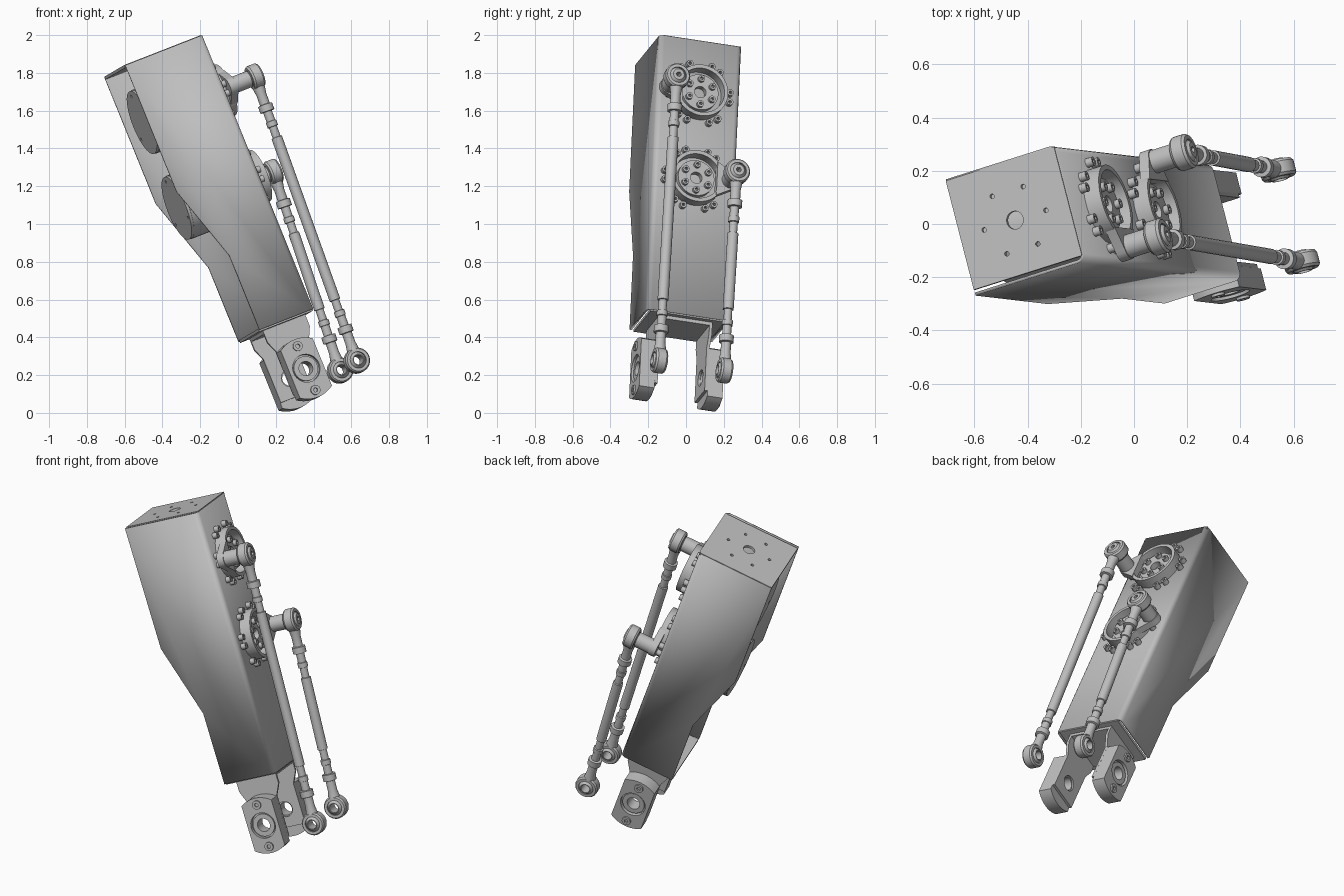
import bpy, bmesh
from math import sin, cos, pi, radians, sqrt
from mathutils import Matrix, Vector

if "Cube" in bpy.data.objects:
    bpy.data.objects.remove(bpy.data.objects["Cube"])

grey = bpy.data.materials.new("machined_grey")
grey.use_nodes = True
grey.diffuse_color = (0.52, 0.52, 0.52, 1)
grey.node_tree.nodes["Principled BSDF"].inputs["Base Color"].default_value = (0.52, 0.52, 0.52, 1)

# Tilted frame of the leg: X out of the drive face, Y across, Z along the length
wx = Vector((0.893, 0.283, 0.349)).normalized()
uz = wx.cross(Vector((-0.248, 0.957, -0.146))).normalized()
vy = uz.cross(wx)
FRAME = Matrix.Translation((-0.245, 0.078, 1.967)) @ Matrix((wx, vy, uz)).transposed().to_4x4()
TURN = {  # columns: outline first axis, outline second axis, thickness axis
    "X": Matrix(((0, 0, 1), (1, 0, 0), (0, 1, 0))).to_4x4(),
    "Y": Matrix(((1, 0, 0), (0, 0, -1), (0, 1, 0))).to_4x4(),
    "Z": Matrix.Identity(4),
}
parts = []


def finish(name, bm, matrix):
    bmesh.ops.remove_doubles(bm, verts=bm.verts, dist=1e-5)
    bmesh.ops.recalc_face_normals(bm, faces=bm.faces)
    mesh = bpy.data.meshes.new(name)
    bm.to_mesh(mesh)
    bm.free()
    mesh.transform(FRAME @ matrix)
    mesh.materials.append(grey)
    ob = bpy.data.objects.new(name, mesh)
    bpy.context.collection.objects.link(ob)
    parts.append(ob)
    return ob


def circle(r, p=0, q=0, n=32):
    return [(p + r * cos(2 * pi * i / n), q + r * sin(2 * pi * i / n)) for i in range(n)]


def plate(name, axis, loops, a, b):
    """Flat outline with holes, extruded from a to b along an axis."""
    curve = bpy.data.curves.new(name, "CURVE")
    curve.dimensions, curve.fill_mode = "2D", "BOTH"
    curve.extrude = (b - a) / 2
    for loop in loops:
        s = curve.splines.new("POLY")
        s.points.add(len(loop) - 1)
        for pt, (p, q) in zip(s.points, loop):
            pt.co = (p, q, 0, 1)
        s.use_cyclic_u = True
    tmp = bpy.data.objects.new(name + "_outline", curve)
    bpy.context.collection.objects.link(tmp)
    deps = bpy.context.evaluated_depsgraph_get()
    mesh = bpy.data.meshes.new_from_object(tmp.evaluated_get(deps))
    bm = bmesh.new()
    bm.from_mesh(mesh)
    bpy.data.objects.remove(tmp)
    bpy.data.curves.remove(curve)
    bpy.data.meshes.remove(mesh)
    shift = Vector([(a + b) / 2 if c == axis else 0 for c in "XYZ"])
    return finish(name, bm, Matrix.Translation(shift) @ TURN[axis])


def lathe(name, profile, matrix, closed=False, steps=24):
    """Revolve (radius, height) points about the local z axis."""
    bm = bmesh.new()
    vs = [bm.verts.new((r, 0, h)) for r, h in profile]
    es = [bm.edges.new(e) for e in zip(vs, vs[1:] + vs[:1]) if closed or e[1] != vs[0]]
    bmesh.ops.spin(bm, geom=vs + es, cent=(0, 0, 0), axis=(0, 0, 1),
                   angle=2 * pi, steps=steps, use_merge=True)
    return finish(name, bm, matrix)


# Folded channel: two tapering sides and the drive face, open at the back
BOTTOM = -1.565
side = [(0, 0), (-0.455, 0), (-0.455, -0.722), (-0.318, -1.14), (-0.318, BOTTOM), (0, BOTTOM)]
bm = bmesh.new()
rows = [[bm.verts.new((x, y, z)) for x, z in side] for y in (-0.222, 0.222)]
for row in rows:
    bm.faces.new(row)
bm.faces.new((rows[0][0], rows[0][-1], rows[1][-1], rows[1][0]))
bmesh.ops.recalc_face_normals(bm, faces=bm.faces)
folds = [e for e in bm.edges if len(e.link_faces) == 2]
bmesh.ops.bevel(bm, geom=folds, offset=0.022, segments=4, profile=0.5, affect="EDGES")
channel = finish("channel_body", bm, Matrix())
wall = channel.modifiers.new("wall", "SOLIDIFY")
wall.thickness, wall.offset = 0.012, 0

# End plates, with a small slit beside the front side plate
small = [circle(0.009, -0.225 + 0.13 * cos(i * pi / 3), 0.13 * sin(i * pi / 3), 12) for i in range(6)]
plate("top_plate", "Z", [[(-0.455, -0.205), (0, -0.205), (0, 0.222), (-0.455, 0.222)],
                         circle(0.034, -0.225, 0)] + small, -0.012, 0.004)
plate("bottom_plate", "Z", [[(-0.318, -0.205), (0, -0.205), (0, 0.205), (-0.318, 0.205)]],
      BOTTOM - 0.008, BOTTOM + 0.008)


def screw_head(name, axis, p, q, a, b, r=0.018):
    plate(name, axis, [circle(r, p, q, 16), circle(r * 0.5, p, q, 6)], a, b)


def drive(label, z, s):
    """Motor, output cup, screws and crank; s is the side the crank points to."""
    plate(label + "_motor", "X", [circle(0.18, 0, z, 48)], -0.41, -0.004)
    dots = [circle(0.009, 0.15 * cos(a), z + 0.15 * sin(a), 10)
            for a in (pi / 2, radians(210), radians(330))]
    plate(label + "_motor_cap", "X", [circle(0.178, 0, z, 48)] + dots, -0.424, -0.41)
    plate(label + "_cup_ring", "X", [circle(0.145, 0, z, 48), circle(0.125, 0, z, 48)], 0, 0.07)
    plate(label + "_output_hub", "X", [circle(0.1, 0, z), circle(0.032, 0, z)], 0.004, 0.04)
    for i in range(6):
        a = i * pi / 3 + pi / 6
        screw_head(label + "_hub_screw", "X", 0.072 * cos(a), z + 0.072 * sin(a), 0.04, 0.06)
        for d in (-9, 9):
            a = i * pi / 3 + radians(d)
            screw_head(label + "_flange_screw", "X", 0.17 * cos(a), z + 0.17 * sin(a), 0.004, 0.034)
    # Tapered crank arm with a rounded tip
    tip = [(s * (0.177 + 0.05 * sin(t)), z + 0.05 * cos(t))
           for t in [radians(15 + 15 * i) for i in range(11)]]
    plate(label + "_crank_arm", "X",
          [[(s * 0.105, z + 0.095)] + tip + [(s * 0.105, z - 0.095)]], 0.035, 0.075)
    plate(label + "_crank_pin", "X", [circle(0.045, s * 0.177, z)], 0.07, 0.162)
    plate(label + "_pin_bolt", "X", [circle(0.027, s * 0.177, z), circle(0.014, s * 0.177, z, 6)],
          0.16, 0.238)


def rod_eye(name, pos, axis):
    place = Matrix.Translation(pos) @ TURN[axis]
    lathe(name + "_housing", [(0.044, -0.032), (0.06, -0.032), (0.067, -0.022),
                              (0.067, 0.022), (0.06, 0.032), (0.044, 0.032)], place, True, 32)
    ball = [(sqrt(0.05 ** 2 - h * h), h) for h in (-0.04, -0.03, -0.015, 0, 0.015, 0.03, 0.04)]
    lathe(name + "_ball", ball + [(0.026, 0.04), (0.026, -0.04)], place, True)


def push_rod(label, top, bottom):
    top, bottom = Vector(top), Vector(bottom)
    run = bottom - top
    half = [(0.034, 0.055), (0.027, 0.1), (0.027, 0.155), (0.039, 0.158), (0.039, 0.195),
            (0.024, 0.197), (0.024, 0.25), (0.029, 0.252), (0.029, 0.28),
            (0.022, 0.282), (0.022, 0.34), (0.029, 0.342)]
    whole = half + [(r, run.length - h) for r, h in reversed(half)]
    lathe(label + "_rod", whole,
          Matrix.Translation(top) @ run.to_track_quat("Z", "Y").to_matrix().to_4x4(), steps=20)
    rod_eye(label + "_top_eye", top, "X")
    rod_eye(label + "_bottom_eye", bottom, "Y")


for label, z, s in (("upper", -0.305, -1), ("lower", -0.795, 1)):
    drive(label, z, s)
    push_rod(label, (0.198, s * 0.177, z), (0.128, s * 0.18, -1.903))

# Ankle bracket: folded fork with a bearing lug on each arm
CX, CZ = -0.16, -1.845
plate("fork_bridge", "Z", [[(-0.28, -0.145), (-0.03, -0.145), (-0.03, 0.145), (-0.28, 0.145)]],
      -1.592, -1.573)
arc = [radians(-35 + 7 * i) for i in range(11)]
lug = [(CX + 0.165 * sin(t), CZ + 0.165 * cos(t)) for t in arc]
lug += [(CX - 0.165 * sin(t), CZ - 0.165 * cos(t)) for t in arc]
arm = [(-0.28, -1.575), (-0.28, -1.64), (-0.255, -1.7), (-0.255, -1.95),
       (-0.065, -1.95), (-0.065, -1.71), (-0.03, -1.64), (-0.03, -1.575)]
for label, s in (("front", -1), ("back", 1)):
    def slab(name, loops, a, b):
        plate(label + name, "Y", loops, *sorted((s * a, s * b)))
    slab("_fork_arm", [arm, circle(0.045, CX, CZ)], 0.13, 0.146)
    slab("_lug_inner", [lug, circle(0.045, CX, CZ)], 0.146, 0.205)
    slab("_lug_outer", [lug, circle(0.075, CX, CZ)], 0.205, 0.23)
    slab("_bearing_ring", [circle(0.066, CX, CZ), circle(0.038, CX, CZ)], 0.14, 0.22)
    for d in (-0.125, 0.125):
        slab("_lug_screw", [circle(0.026, CX, CZ + d, 20), circle(0.012, CX, CZ + d, 6)], 0.23, 0.24)

# Smooth round walls, keep machined edges sharp
bpy.ops.object.select_all(action="DESELECT")
for ob in parts:
    ob.select_set(True)
bpy.context.view_layer.objects.active = channel
bpy.ops.object.shade_smooth_by_angle(angle=radians(32))
